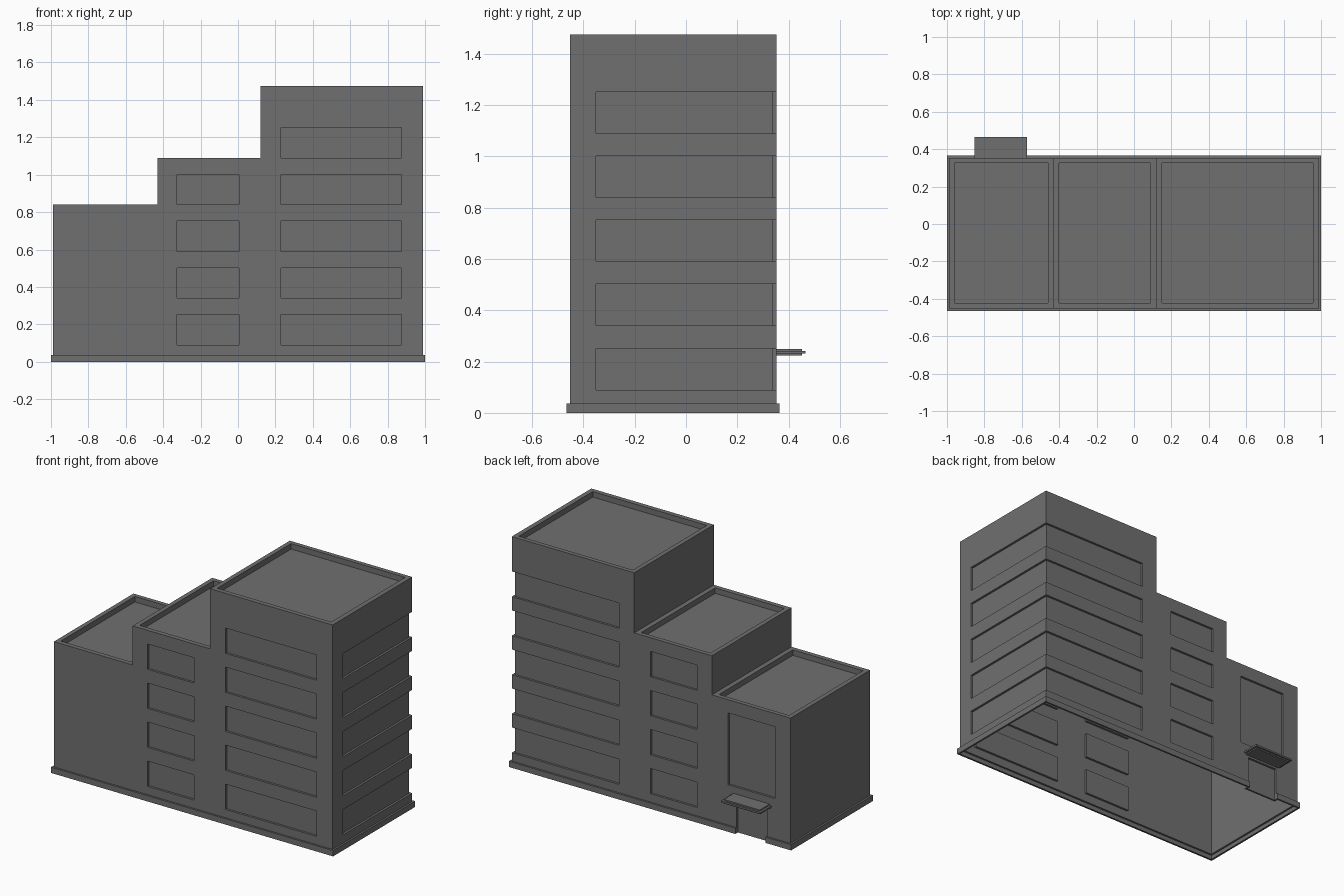
import bpy, bmesh

if "Cube" in bpy.data.objects:
    bpy.data.objects.remove(bpy.data.objects["Cube"])

X0, X1, YF, YB = -0.988, 0.988, -0.453, 0.353   # wall faces
D = 0.014                                      # recess depth
XA, XB = -0.43, 0.12                           # steps between blocks

grey = bpy.data.materials.new("dark_grey")
grey.diffuse_color = (0.16, 0.16, 0.16, 1)
grey.use_nodes = True
grey.node_tree.nodes["Principled BSDF"].inputs["Base Color"].default_value = grey.diffuse_color


def prism(bm, pts, vec):
    """Extrude a polygon of 3D points along vec into a closed solid."""
    f = bm.faces.new([bm.verts.new(p) for p in pts])
    top = bmesh.ops.extrude_face_region(bm, geom=[f])["geom"]
    verts = [v for v in top if isinstance(v, bmesh.types.BMVert)]
    bmesh.ops.translate(bm, verts=verts, vec=vec)
    bmesh.ops.holes_fill(bm, edges=[e for e in bm.edges if e.is_boundary], sides=0)


def box(bm, x0, x1, y0, y1, z0, z1):
    prism(bm, [(x0, y0, z0), (x1, y0, z0), (x1, y1, z0), (x0, y1, z0)], (0, 0, z1 - z0))


def finish(name, bm):
    bmesh.ops.recalc_face_normals(bm, faces=bm.faces[:])
    me = bpy.data.meshes.new(name)
    bm.to_mesh(me)
    bm.free()
    me.materials.append(grey)
    ob = bpy.data.objects.new(name, me)
    bpy.context.collection.objects.link(ob)
    return ob


# stepped block and plinth
blocks = [(X0, XA, 0.84), (XA, XB, 1.09), (XB, X1, 1.475)]
bm = bmesh.new()
prof = [(X0, 0.015), (X1, 0.015), (X1, 1.475), (XB, 1.475), (XB, 1.09),
        (XA, 1.09), (XA, 0.84), (X0, 0.84)]
prism(bm, [(x, YF, z) for x, z in prof], (0, YB - YF, 0))
shell = finish("building_shell", bm)
bm = bmesh.new()
box(bm, -1, 1, -0.465, 0.365, 0, 0.037)
plinth = finish("plinth_helper", bm)

# cutters: roof trays, windows, door
bm = bmesh.new()
for x0, x1, z in blocks:
    box(bm, x0 + 0.029, x1 - 0.031, YF + 0.03, YB - 0.028, z - 0.035, z + 0.03)
for i in range(5):
    z0 = 0.09 + 0.25 * i
    z1 = z0 + 0.162
    box(bm, 0.229, 0.873, YF - 0.1, YF + D, z0, z1)
    if i < 4:
        box(bm, -0.325, 0.005, YF - 0.1, YF + D, z0, z1)
        box(bm, -0.325, 0.005, YB - D, YB + 0.1, z0, z1)
    # ribbon window wrapping the back right corner
    ribbon = [(0.229, YB - D), (X1 - D, YB - D), (X1 - D, -0.35),
              (X1 + 0.1, -0.35), (X1 + 0.1, YB + 0.1), (0.229, YB + 0.1)]
    prism(bm, [(x, y, z0) for x, y in ribbon], (0, 0, z1 - z0))
box(bm, -0.877, -0.545, YB - D, YB + 0.1, 0.295, 0.755)
box(bm, -0.82, -0.605, YB - D, YB + 0.1, -0.1, 0.21)
cutter = finish("recess_cutter", bm)

for op, ob in (("UNION", plinth), ("DIFFERENCE", cutter)):
    m = shell.modifiers.new(op, "BOOLEAN")
    m.operation, m.object, m.solver = op, ob, "EXACT"
    ob.hide_render = True
dg = bpy.context.evaluated_depsgraph_get()
me = bpy.data.meshes.new_from_object(shell.evaluated_get(dg))
shell.modifiers.clear()
shell.data = me
me.materials.clear()
me.materials.append(grey)
for ob in (plinth, cutter):
    bpy.data.objects.remove(ob)

# the shell is open underneath, with a narrow plinth lip
bm = bmesh.new()
bm.from_mesh(me)
low = [f for f in bm.faces if all(abs(v.co.z) < 1e-4 for v in f.verts)]
bmesh.ops.inset_region(bm, faces=low, thickness=0.012, use_even_offset=True)
bmesh.ops.delete(bm, geom=low, context="FACES")
for f in bm.faces:
    f.material_index = 0
bm.to_mesh(me)
bm.free()

# entrance canopy: slab with a projecting edge band
bm = bmesh.new()
box(bm, -0.84, -0.585, YB - 0.005, 0.453, 0.223, 0.25)
box(bm, -0.853, -0.572, YB - 0.005, 0.465, 0.231, 0.242)
finish("entrance_canopy", bm)
